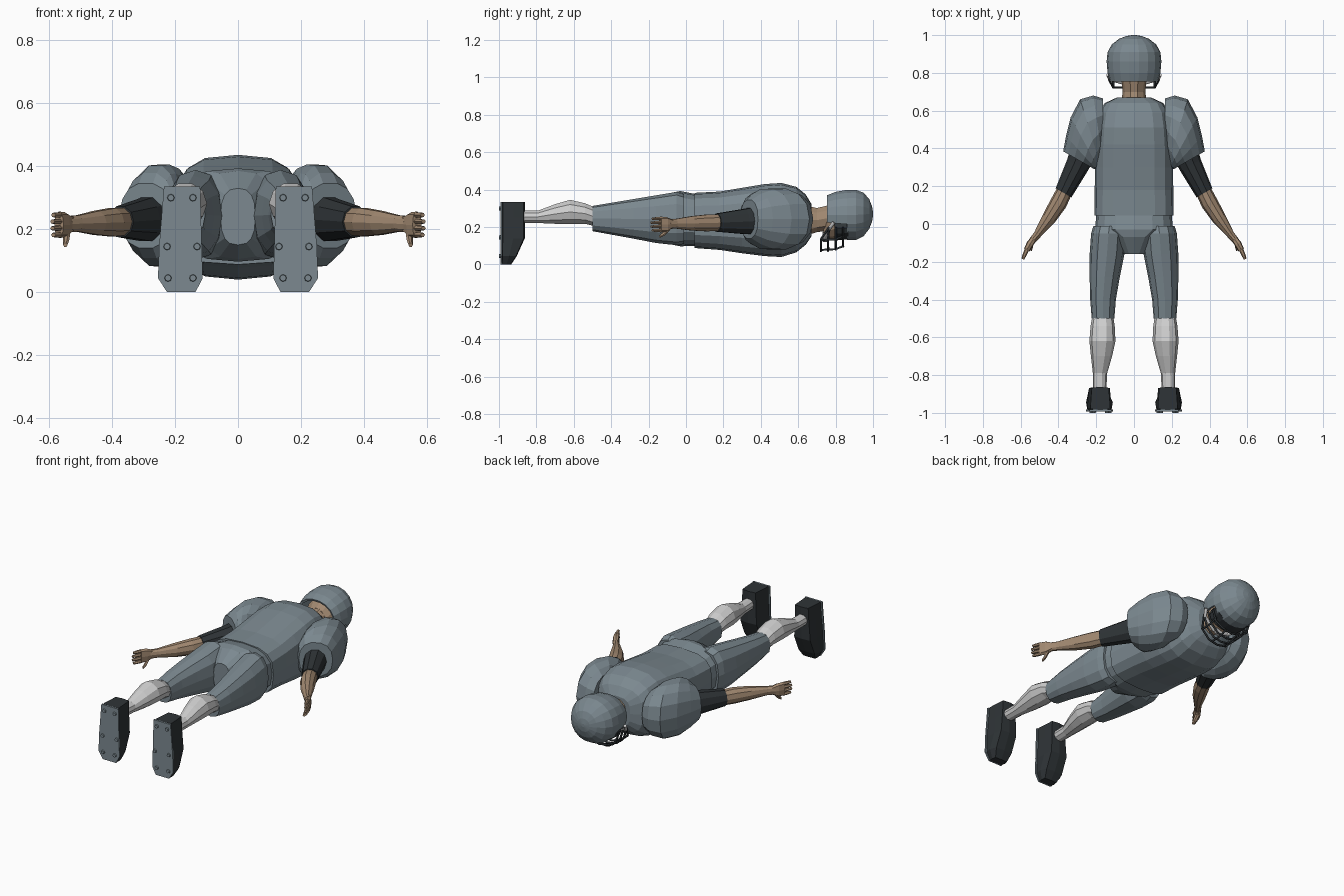
import bpy, bmesh, math
from mathutils import Vector


def mat(name, rgb):
    m = bpy.data.materials.new(name)
    m.diffuse_color = (*rgb, 1)
    return m


GREY = mat("uniform grey", (0.20, 0.25, 0.28))
DARK = mat("charcoal", (0.028, 0.034, 0.038))
SKIN = mat("skin", (0.36, 0.25, 0.165))
WHITE = mat("sock white", (0.62, 0.62, 0.62))


def finish(name, bm, m, mirror):
    bmesh.ops.recalc_face_normals(bm, faces=bm.faces)
    me = bpy.data.meshes.new(name)
    bm.to_mesh(me)
    bm.free()
    me.materials.append(m)
    ob = bpy.data.objects.new(name, me)
    bpy.context.collection.objects.link(ob)
    if mirror:
        ob.modifiers.new("mirror", 'MIRROR').use_mirror_merge = False
    return ob


def loft(name, rings, m, n=12, p=2.0, mirror=False, caps=True, cut=None, tweak=None):
    """Skin superelliptic rings given as (centre, half-axis u, half-axis v)."""
    bm = bmesh.new()
    rows = []
    for c, u, v in rings:
        row = []
        for i in range(n):
            t = 2 * math.pi * i / n
            a, b = (math.copysign(abs(w) ** (2 / p), w) if abs(w) > 1e-6 else 0
                    for w in (math.cos(t), math.sin(t)))
            row.append(bm.verts.new(Vector(c) + Vector(u) * a + Vector(v) * b))
        rows.append(row)
    for r, s in zip(rows, rows[1:]):
        for i in range(n):
            j = (i + 1) % n
            bm.faces.new((r[i], r[j], s[j], s[i]))
    if caps:
        bm.faces.new(rows[0])
    bm.faces.new(rows[-1])
    if tweak:
        for v in bm.verts:
            tweak(v.co)
    if cut:
        bmesh.ops.delete(bm, geom=[f for f in bm.faces if cut(f.calc_center_median())], context='FACES')
    return finish(name, bm, m, mirror)


def along_y(rows):
    # rows: y, x centre, half width, z low, z high
    return [((x, y, (a + b) / 2), (w, 0, 0), (0, 0, (b - a) / 2)) for y, x, w, a, b in rows]


def tube(name, pts, m, r=0.006):
    cu = bpy.data.curves.new(name, 'CURVE')
    cu.dimensions = '3D'
    cu.bevel_depth = r
    cu.bevel_resolution = 1
    cu.use_fill_caps = True
    s = cu.splines.new('POLY')
    s.points.add(len(pts) - 1)
    for q, c in zip(s.points, pts):
        q.co = (*c, 1)
    cu.materials.append(m)
    ob = bpy.data.objects.new(name, cu)
    bpy.context.collection.objects.link(ob)


# Torso and pelvis
loft("jersey", along_y([
    (0.045, 0, 0.21, 0.088, 0.383), (0.18, 0, 0.208, 0.078, 0.39),
    (0.30, 0, 0.207, 0.06, 0.41), (0.42, 0, 0.205, 0.045, 0.43),
    (0.51, 0, 0.198, 0.04, 0.436), (0.59, 0, 0.185, 0.065, 0.415),
    (0.64, 0, 0.155, 0.105, 0.375), (0.67, 0, 0.09, 0.15, 0.325)]), GREY, 16, 3.0)
loft("pants_seat", along_y([
    (0.06, 0, 0.20, 0.10, 0.375), (-0.03, 0, 0.205, 0.097, 0.393),
    (-0.07, 0, 0.12, 0.105, 0.385), (-0.16, 0, 0.055, 0.15, 0.33)]), GREY, 16, 2.6)

# Legs
loft("pants_leg", along_y([
    (-0.01, 0.13, 0.085, 0.11, 0.375), (-0.05, 0.135, 0.092, 0.103, 0.388),
    (-0.16, 0.143, 0.092, 0.115, 0.37), (-0.28, 0.155, 0.08, 0.138, 0.35),
    (-0.40, 0.164, 0.068, 0.16, 0.33), (-0.50, 0.164, 0.06, 0.178, 0.313)]),
    GREY, 12, 2.3, True)
loft("sock", along_y([
    (-0.48, 0.165, 0.054, 0.20, 0.305), (-0.54, 0.166, 0.064, 0.215, 0.33),
    (-0.62, 0.167, 0.069, 0.213, 0.349), (-0.70, 0.172, 0.056, 0.215, 0.325),
    (-0.79, 0.18, 0.038, 0.22, 0.29), (-0.87, 0.182, 0.036, 0.22, 0.29)]),
    WHITE, 10, 2, True)


# Shoes: rings stacked from toe (z = 0) to heel
def narrow_top(co):
    if co.y > -0.93:
        co.x = 0.182 + (co.x - 0.182) * 0.85


loft("shoe", [((x, (-0.985 + t) / 2, z), (w, 0, 0), (0, (t + 0.985) / 2, 0)) for z, x, w, t in (
    (0, 0.18, 0.045, -0.935), (0.045, 0.183, 0.071, -0.905),
    (0.14, 0.183, 0.071, -0.862), (0.25, 0.18, 0.062, -0.862), (0.335, 0.178, 0.058, -0.862))],
    DARK, 8, 7, True, tweak=narrow_top)
bm = bmesh.new()
outline = [(0.135, 0), (0.225, 0), (0.254, 0.045), (0.25, 0.15), (0.235, 0.335), (0.12, 0.335), (0.115, 0.15), (0.112, 0.045)]
face = bm.faces.new([bm.verts.new((x, -0.983, z)) for x, z in outline])
ext = bmesh.ops.extrude_face_region(bm, geom=[face])
bmesh.ops.translate(bm, vec=(0, -0.009, 0), verts=[g for g in ext["geom"] if isinstance(g, bmesh.types.BMVert)])
finish("sole", bm, GREY, True)
for x, z in ((0.213, 0.30), (0.143, 0.30), (0.225, 0.145), (0.13, 0.145), (0.222, 0.045), (0.143, 0.045)):
    loft("cleat", along_y([(-0.99, x, 0.012, z - 0.012, z + 0.012),
                           (-1.0, x, 0.010, z - 0.010, z + 0.010)]), GREY, 8, 2, True)

# Padded sleeves: rings fan from the shoulder seam to the hem
fan = [((0.165, 0.665), (0.165, 0.42), 0.125), ((0.215, 0.68), (0.17, 0.36), 0.152),
       ((0.285, 0.66), (0.18, 0.32), 0.166), ((0.335, 0.565), (0.19, 0.30), 0.163),
       ((0.36, 0.465), (0.20, 0.29), 0.138), ((0.375, 0.385), (0.21, 0.29), 0.105)]
loft("padded_sleeve", [(((a[0] + b[0]) / 2, (a[1] + b[1]) / 2, 0.243),
                        ((a[0] - b[0]) / 2, (a[1] - b[1]) / 2, 0), (0, 0, h)) for a, b, h in fan],
     GREY, 14, 2.3, True)


# Arms: rings square to the arm direction
def arm(rows):
    return [((x, y, z), (w * 0.87, w * 0.5, 0), (0, 0, h)) for x, y, z, w, h in rows]


loft("under_sleeve", arm([(0.27, 0.38, 0.235, 0.07, 0.078), (0.30, 0.31, 0.23, 0.062, 0.07),
                          (0.373, 0.165, 0.224, 0.048, 0.051)]), DARK, 10, 2, True)
loft("forearm", arm([(0.365, 0.18, 0.224, 0.042, 0.045), (0.40, 0.11, 0.222, 0.045, 0.047),
                     (0.45, 0.03, 0.22, 0.038, 0.04), (0.51, -0.055, 0.218, 0.021, 0.027),
                     (0.54, -0.09, 0.216, 0.018, 0.027)]), SKIN, 10, 2, True)
loft("palm", arm([(0.53, -0.075, 0.217, 0.016, 0.024), (0.55, -0.105, 0.214, 0.019, 0.04),
                  (0.568, -0.138, 0.214, 0.016, 0.042)]), SKIN, 8, 3, True)
for k in range(4):
    z = 0.182 + 0.021 * k
    e = 0.006 if k in (1, 2) else 0
    loft("finger", arm([(0.565, -0.13, z, 0.012, 0.0095), (0.578, -0.16, z, 0.011, 0.009),
                        (0.586 + e / 2, -0.18 - e, z, 0.008, 0.007)]), SKIN, 6, 2, True)
loft("thumb", arm([(0.543, -0.09, 0.198, 0.013, 0.018), (0.545, -0.115, 0.168, 0.012, 0.014),
                   (0.548, -0.14, 0.15, 0.008, 0.008)]), SKIN, 6, 2, True)

# Neck and head
loft("neck", along_y([(0.64, 0, 0.068, 0.15, 0.32), (0.70, 0, 0.06, 0.17, 0.305),
                      (0.80, 0, 0.07, 0.18, 0.33)]), SKIN, 10)
loft("head", along_y([(0.735, 0, 0.035, 0.14, 0.22), (0.76, 0, 0.075, 0.135, 0.32),
                      (0.81, 0, 0.10, 0.14, 0.355), (0.88, 0, 0.11, 0.15, 0.365),
                      (0.95, 0, 0.07, 0.20, 0.33)]), SKIN, 12)

# Helmet shell, face opening cut out
shell = loft("helmet", along_y([
    (0.755, 0, 0.128, 0.155, 0.372), (0.80, 0, 0.14, 0.14, 0.39), (0.86, 0, 0.145, 0.128, 0.401),
    (0.91, 0, 0.14, 0.13, 0.401), (0.95, 0, 0.118, 0.15, 0.385), (0.98, 0, 0.08, 0.19, 0.35),
    (0.995, 0, 0.042, 0.23, 0.31), (1.0, 0, 0.01, 0.26, 0.28)]), GREY, 18, 2.1, caps=False,
    cut=lambda c: c.z < 0.222 and c.y < 0.87)
sol = shell.modifiers.new("thickness", 'SOLIDIFY')
sol.thickness = 0.014
sol.offset = -1

# Dark visor behind the bars
loft("visor", along_y([(0.795, 0, 0.118, 0.126, 0.26), (0.87, 0, 0.122, 0.134, 0.26)]), DARK, 14)

# Face guard bars
for y, low in ((0.84, 0.095), (0.80, 0.08), (0.76, 0.073), (0.722, 0.072)):
    side = [(0.132, max(y, 0.765), 0.20), (0.11, y, 0.135), (0.06, y, low + 0.012)]
    tube("guard_bar", side + [(0, y, low)] + [(-x, a, z) for x, a, z in reversed(side)], DARK)
for x in (-0.11, -0.04, 0.04, 0.11):
    z = 0.135 if abs(x) > 0.1 else 0.082
    tube("guard_upright", [(x, 0.845, z + 0.018), (x, 0.80, z), (x, 0.722, z - 0.004)], DARK)

# Chin strap and cup
for s in (-1, 1):
    tube("chin_strap", [(s * 0.138, 0.79, 0.225), (s * 0.125, 0.765, 0.19), (s * 0.04, 0.742, 0.14)], WHITE, 0.010)
loft("chin_cup", along_y([(0.73, 0, 0.035, 0.122, 0.175), (0.765, 0, 0.045, 0.118, 0.175)]), WHITE, 8)
